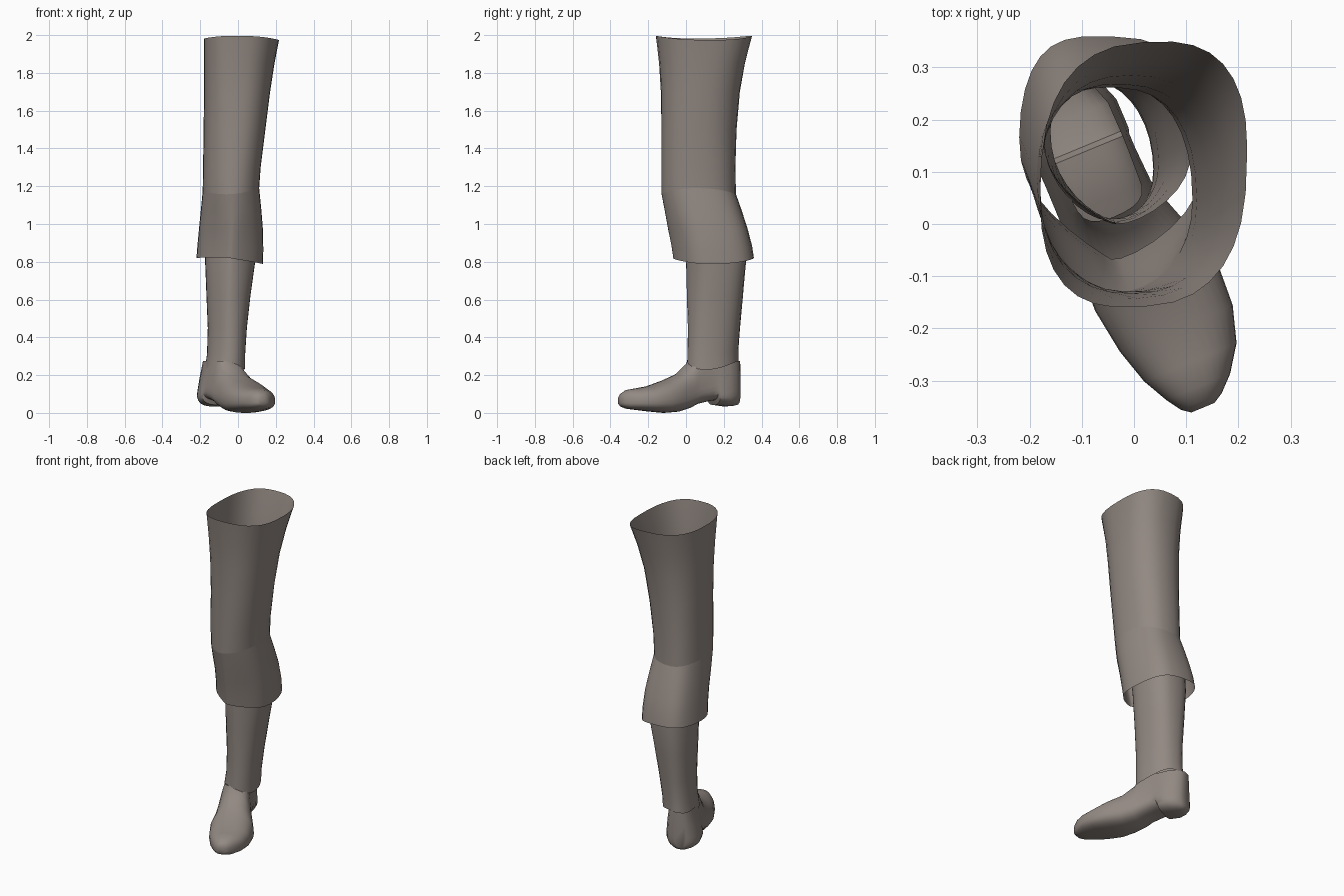
import bpy, bmesh, math
from mathutils import Vector

if "Cube" in bpy.data.objects:
    bpy.data.objects.remove(bpy.data.objects["Cube"])

cloth = bpy.data.materials.new("warm grey brown")
cloth.diffuse_color = (0.29, 0.25, 0.225, 1)
cloth.use_nodes = True
cloth.node_tree.nodes["Principled BSDF"].inputs["Base Color"].default_value = cloth.diffuse_color
N = 32


def power(v, n):
    return math.copysign(abs(v) ** (2 / n), v)


def loft(name, loops, caps=False, cut_z=None):
    """Skin a list of equal-length vertex loops, optionally trimmed at a height."""
    bm = bmesh.new()
    rows = [[bm.verts.new(p) for p in loop] for loop in loops]
    for a, b in zip(rows, rows[1:]):
        for i in range(N):
            j = (i + 1) % N
            bm.faces.new((a[i], a[j], b[j], b[i]))
    if caps:
        bm.faces.new(rows[0][::-1])
        bm.faces.new(rows[-1])
        bmesh.ops.recalc_face_normals(bm, faces=bm.faces[:])
    if cut_z:
        bmesh.ops.bisect_plane(bm, geom=bm.verts[:] + bm.edges[:] + bm.faces[:],
                               plane_co=(0, 0, cut_z), plane_no=(0, 0, 1), clear_outer=True)
    me = bpy.data.meshes.new(name)
    bm.to_mesh(me)
    bm.free()
    me.materials.append(cloth)
    ob = bpy.data.objects.new(name, me)
    bpy.context.collection.objects.link(ob)
    bpy.context.view_layer.objects.active = ob
    ob.select_set(True)
    bpy.ops.object.shade_smooth_by_angle(angle=math.radians(50))
    ob.select_set(False)
    return ob


def ring(z, x0, x1, y0, y1, skew=0.0, n=2.2, k=0.0, tilt=0.0, wave=0.0):
    """Leg section in a bounding box; k makes the back squarer and the front pointed."""
    pts = []
    for i in range(N):
        t = math.tau * i / N
        m = n + k * math.sin(t)
        x = (x0 + x1) / 2 + (x1 - x0) / 2 * power(math.cos(t), m)
        y = (y0 + y1) / 2 + (y1 - y0) / 2 * power(math.sin(t + skew), m)
        pts.append(Vector((x, y, z - tilt * math.cos(t) - wave * math.cos(2 * t))))
    return pts


# Upper trouser leg, open at both ends
knee = ring(1.17, -.187, .112, -.13, .265, -.08, 2.2, .3, -.008, -.012)
loft("upper_trouser_leg", [
    knee,
    ring(1.30, -.185, .12, -.13, .262, -.08, 2.3, .2),
    ring(1.50, -.182, .145, -.13, .268, -.06, 2.3, .1),
    ring(1.70, -.18, .17, -.133, .285, 0, 2.35),
    ring(1.85, -.18, .193, -.143, .312, .07, 2.45),
    ring(1.987, -.18, .217, -.16, .35, .12, 2.6, 0, .004, .009)])

# Flared cuff from the knee down to the hem
loft("trouser_cuff", [
    ring(.812, -.22, .132, -.068, .36, -.08, 2.15, .75, .016, .008),
    ring(.88, -.215, .134, -.078, .35, -.08, 2.15, .75, .010, .005),
    ring(.97, -.207, .132, -.095, .328, -.08, 2.15, .7),
    ring(1.07, -.197, .124, -.113, .296, -.08, 2.2, .5),
    knee])

# Lower leg, running up inside the cuff
loft("lower_leg", [
    ring(.25, -.176, .037, .006, .278, -.26, 2.1, .15, 0, .022),
    ring(.32, -.164, .038, .008, .277, -.26, 2.1, .2, 0, .008),
    ring(.45, -.16, .047, .010, .286, -.20, 2.1, .3),
    ring(.62, -.167, .066, .004, .302, -.12, 2.1, .45),
    ring(.80, -.174, .091, 0, .318, -.06, 2.1, .55),
    ring(.97, -.172, .11, 0, .310, -.06, 2.1, .55)])

# Shoe: sections from toe to heel along an axis turned outward, open at the ankle
toe = Vector((.108, -.362, 0))
back = Vector((-.382, .924, 0))
side = Vector((.924, .382, 0))
loops = []
for s, lat, hw, z0, z1 in [
        (.000, .026, .024, .045, .088), (.012, .028, .042, .033, .104),
        (.04, .033, .066, .022, .122), (.09, .037, .096, .016, .130),
        (.16, .037, .117, .008, .142), (.25, .032, .126, .000, .172),
        (.33, .022, .113, .006, .205), (.40, .010, .102, .026, .265),
        (.44, .004, .098, .046, .38), (.51, .001, .098, .062, .42),
        (.54, .000, .099, .066, .42), (.55, .000, .101, .042, .42),
        (.61, .000, .100, .034, .42), (.65, .000, .085, .036, .40),
        (.68, .000, .060, .042, .38), (.692, .000, .032, .056, .36)]:
    zm = z0 + min(.42 * (z1 - z0), .08)
    loop = []
    for i in range(N):
        t = math.tau * i / N
        n = 2.3 if math.sin(t) > 0 else 2.8
        h = z1 - zm if math.sin(t) > 0 else zm - z0
        z = zm + h * power(math.sin(t), n)
        u = lat + hw * power(math.cos(t), n)
        # the ankle narrows upward, mostly on the outer side
        if s > .3:
            u *= 1 - (1.9 if u < 0 else .5) * min(max(z - .09, 0), .19)
        loop.append(toe + back * s + side * u + Vector((0, 0, z)))
    loops.append(loop)
loft("shoe", loops, caps=True, cut_z=.275)
